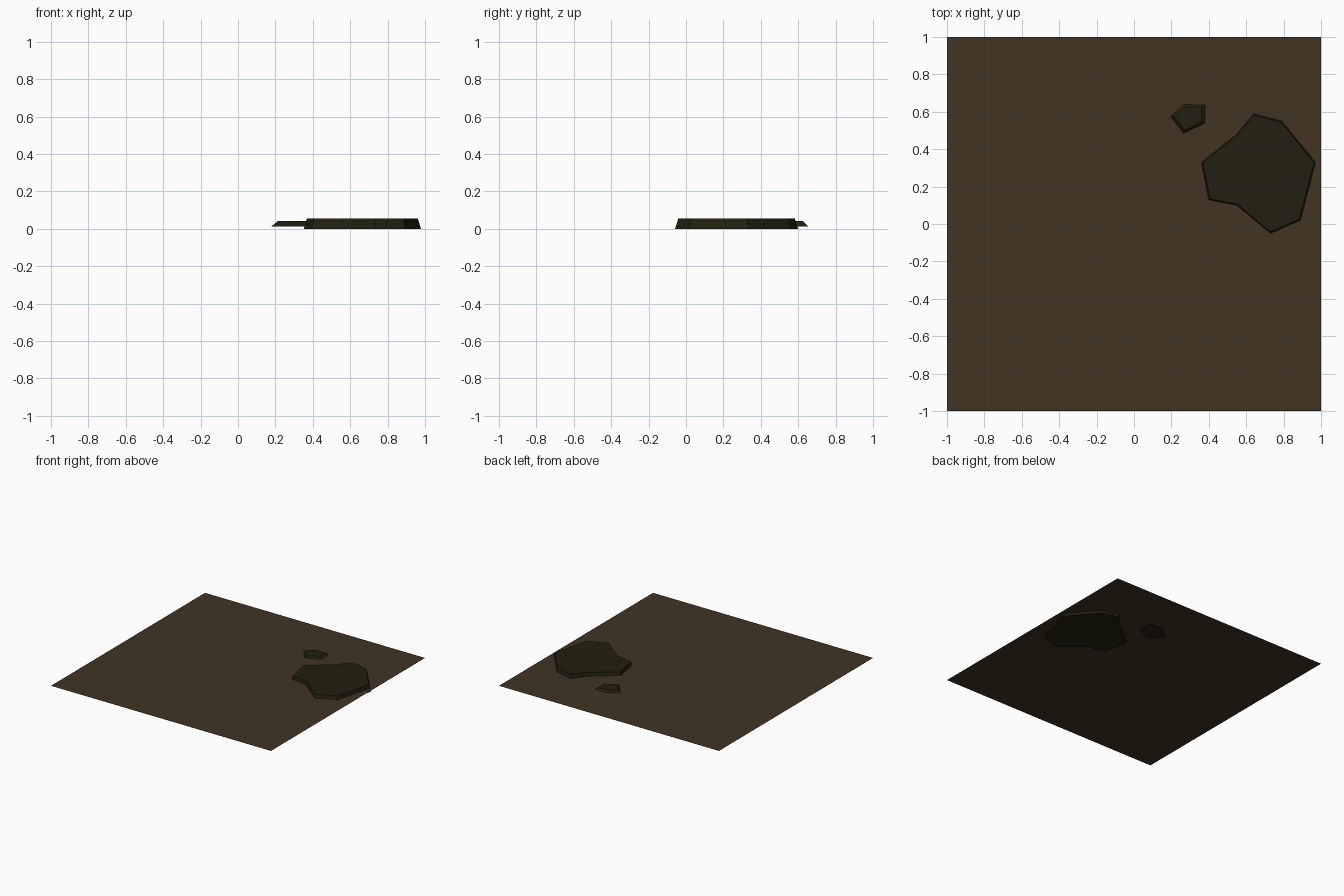
import bpy
import bmesh

cube = bpy.data.objects.get("Cube")
if cube:
    bpy.data.objects.remove(cube, do_unlink=True)


def material(name, rgb):
    mat = bpy.data.materials.new(name)
    mat.use_nodes = True
    mat.diffuse_color = (*rgb, 1)
    bsdf = mat.node_tree.nodes["Principled BSDF"]
    bsdf.inputs["Base Color"].default_value = (*rgb, 1)
    bsdf.inputs["Roughness"].default_value = 0.9
    return mat


def finish(name, bm, mat):
    bmesh.ops.recalc_face_normals(bm, faces=bm.faces)
    mesh = bpy.data.meshes.new(name)
    bm.to_mesh(mesh)
    bm.free()
    mesh.materials.append(mat)
    obj = bpy.data.objects.new(name, mesh)
    bpy.context.collection.objects.link(obj)
    return obj


def tapered_slab(name, outline, centre, low, high, flare, mat):
    """Extrude an outline upwards, wider at the base than at the top."""
    bm = bmesh.new()
    rings = []
    for z, scale in ((low, 1 + flare), (high, 1 - flare)):
        rings.append([bm.verts.new((centre[0] + (x - centre[0]) * scale,
                                    centre[1] + (y - centre[1]) * scale, z))
                      for x, y in outline])
    bottom, top = rings
    bm.faces.new(bottom)
    bm.faces.new(top)
    count = len(outline)
    for i in range(count):
        j = (i + 1) % count
        bm.faces.new((bottom[i], bottom[j], top[j], top[i]))
    return finish(name, bm, mat)


soil = material("brown soil", (0.052, 0.033, 0.016))
moss = material("dark moss green", (0.016, 0.0145, 0.0045))

# Flat ground sheet, passing through the middle of both slabs
bm = bmesh.new()
bmesh.ops.create_grid(bm, x_segments=1, y_segments=1, size=1)
for v in bm.verts:
    v.co.z = 0.027
ground = finish("ground_sheet", bm, soil)

# Large patch
tapered_slab("large_patch",
             [(0.64, 0.59), (0.79, 0.55), (0.97, 0.33), (0.89, 0.02), (0.73, -0.05),
              (0.55, 0.10), (0.40, 0.13), (0.36, 0.33), (0.55, 0.48)],
             (0.667, 0.27), 0, 0.055, 0.027, moss)

# Small patch
tapered_slab("small_patch",
             [(0.195, 0.575), (0.265, 0.64), (0.38, 0.635), (0.38, 0.54), (0.265, 0.485)],
             (0.29, 0.565), 0.012, 0.042, 0.2, moss)
